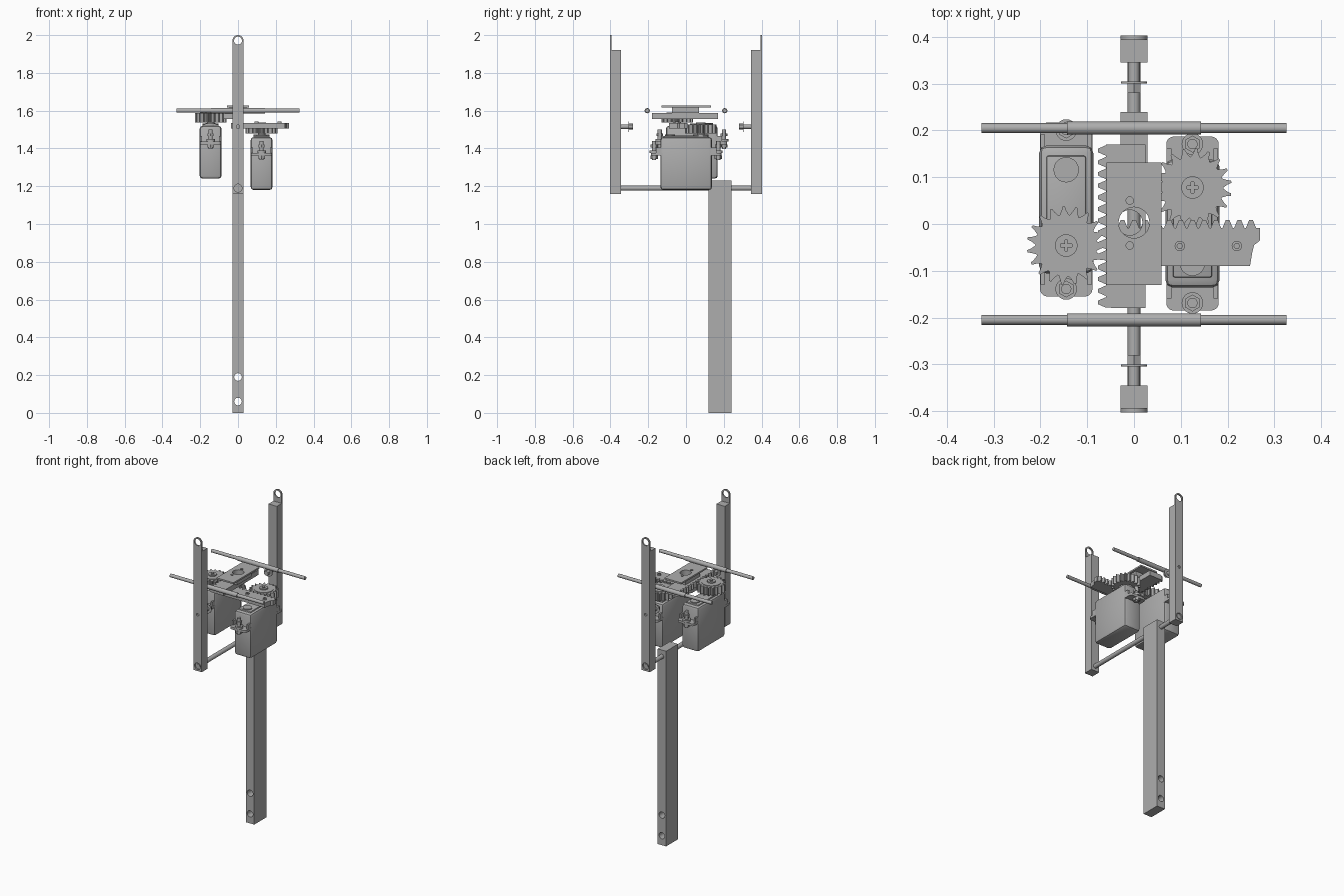
import bpy, bmesh, math
from mathutils import Matrix

cube = bpy.data.objects.get("Cube")
if cube:
    bpy.data.objects.remove(cube)

grey = bpy.data.materials.new("plain_grey")
grey.use_nodes = True
grey.diffuse_color = (0.42, 0.42, 0.42, 1)
grey.node_tree.nodes["Principled BSDF"].inputs["Base Color"].default_value = grey.diffuse_color


def finish(name, bm, matrix=Matrix()):
    """Turn a bmesh into a named, coloured object with sharp edges kept."""
    bmesh.ops.remove_doubles(bm, verts=bm.verts, dist=1e-5)
    bmesh.ops.recalc_face_normals(bm, faces=bm.faces)
    bm.transform(matrix)
    mesh = bpy.data.meshes.new(name)
    bm.to_mesh(mesh)
    bm.free()
    mesh.materials.append(grey)
    mesh.shade_smooth()
    mesh.set_sharp_from_angle(angle=math.radians(30))
    obj = bpy.data.objects.new(name, mesh)
    bpy.context.scene.collection.objects.link(obj)
    return obj


def box(name, x, y, z, bevel=0, matrix=Matrix()):
    bm = bmesh.new()
    bmesh.ops.create_cube(bm, size=1)
    for v in bm.verts:
        v.co = [lo + (c + 0.5) * (hi - lo) for c, (lo, hi) in zip(v.co, (x, y, z))]
    if bevel:
        bmesh.ops.bevel(bm, geom=bm.edges[:], offset=bevel, segments=2,
                        profile=0.5, affect='EDGES')
    return finish(name, bm, matrix)


TURN = {'Z': Matrix(),
        'X': Matrix.Rotation(math.pi / 2, 4, 'Y'),
        'Y': Matrix.Rotation(-math.pi / 2, 4, 'X')}


def rod(name, axis, at, radius, lo, hi, sides=32, matrix=Matrix()):
    """Cylinder along an axis; 'at' holds the other two coordinates in order."""
    bm = bmesh.new()
    bmesh.ops.create_cone(bm, cap_ends=True, segments=sides, radius1=radius,
                          radius2=radius, depth=hi - lo)
    mid = (lo + hi) / 2
    centre = {'X': (mid, *at), 'Y': (at[0], mid, at[1]), 'Z': (*at, mid)}[axis]
    return finish(name, bm, matrix @ Matrix.Translation(centre) @ TURN[axis])


def plate(name, loops, lo, hi, upright=False, matrix=Matrix()):
    """Extrude an outline with holes, along z or (upright) along y."""
    curve = bpy.data.curves.new(name, 'CURVE')
    curve.dimensions, curve.fill_mode = '2D', 'BOTH'
    curve.extrude = (hi - lo) / 2
    for loop in loops:
        spline = curve.splines.new('POLY')
        spline.points.add(len(loop) - 1)
        for p, (u, v) in zip(spline.points, loop):
            p.co = (u, v, 0, 1)
        spline.use_cyclic_u = True
    temp = bpy.data.objects.new("temp", curve)
    mesh = bpy.data.meshes.new_from_object(temp)
    bm = bmesh.new()
    bm.from_mesh(mesh)
    bpy.data.objects.remove(temp)
    bpy.data.curves.remove(curve)
    bpy.data.meshes.remove(mesh)
    mid = (lo + hi) / 2
    if upright:
        move = Matrix.Translation((0, mid, 0)) @ Matrix.Rotation(math.pi / 2, 4, 'X')
    else:
        move = Matrix.Translation((0, 0, mid))
    return finish(name, bm, matrix @ move)


def circle(u, v, r, n=32, start=0, sweep=2 * math.pi):
    return [(u + r * math.cos(start + sweep * i / n), v + r * math.sin(start + sweep * i / n))
            for i in range(n)]


def rect(u0, u1, v0, v1):
    return [(u0, v0), (u1, v0), (u1, v1), (u0, v1)]


def round_rect(hu, hv, r):
    pts = []
    for k, (su, sv) in enumerate(((1, 1), (-1, 1), (-1, -1), (1, -1))):
        pts += circle(su * (hu - r), sv * (hv - r), r, 6, k * math.pi / 2, math.pi * 0.6)
    return pts


PITCH = 0.025


def toothed_edge(start, count, root, tip):
    pts = []
    for i in range(count):
        u = start + i * PITCH
        pts += [(u, root), (u + 0.3 * PITCH, tip), (u + 0.6 * PITCH, tip), (u + 0.9 * PITCH, root)]
    return pts


def gear_outline(teeth=19, root=0.066, tip=0.084):
    pts = []
    for i in range(teeth):
        for f, r in ((0, root), (0.25, 0.075), (0.36, tip), (0.54, tip), (0.65, 0.075), (0.9, root)):
            a = 2 * math.pi * (i + f) / teeth
            pts.append((r * math.cos(a), r * math.sin(a)))
    return pts


def cross(size, arm):
    quarter = [(size, -arm), (size, arm), (arm, arm)]
    pts = []
    for k in range(4):
        c, s = round(math.cos(k * math.pi / 2)), round(math.sin(k * math.pi / 2))
        pts += [(c * u - s * v, s * u + c * v) for u, v in quarter]
    return pts


# Handle pole with two through holes
plate("handle_pole", [rect(-0.029, 0.029, 0, 1.23), circle(0, 0.06, 0.02),
                      circle(0, 0.19, 0.02)], 0.12, 0.24, upright=True)

# End posts, their eyelet plates and side bolts
for side, s in (("front", -1), ("back", 1)):
    def span(a, b):
        return sorted((s * a, s * b))
    box(side + "_post", (-0.029, 0.029), span(0.345, 0.394), (1.16, 1.92))
    outline = [(-0.029, 1.16), (0.029, 1.16)] + circle(0, 1.971, 0.029, 16, 0, math.pi) + [(-0.029, 1.971)]
    plate(side + "_eyelet_plate", [outline, circle(0, 1.971, 0.021), circle(0, 1.19, 0.021),
                                   circle(0, 1.515, 0.009, 16)], *span(0.394, 0.403), upright=True)
    rod(side + "_bolt_shaft", 'Y', (0, 1.515), 0.012, *span(0.30, 0.35))
    rod(side + "_bolt_washer", 'Y', (0, 1.515), 0.028, *span(0.301, 0.305))
    rod(side + "_bolt_head", 'Y', (0, 1.515), 0.016, *span(0.28, 0.301), sides=6)
    # Cross rods with a thicker sleeve
    rod(side + "_cross_rod", 'X', (s * 0.205, 1.60), 0.0105, -0.326, 0.326)
    rod(side + "_cross_sleeve", 'X', (s * 0.205, 1.60), 0.0138, -0.143, 0.143)

rod("lower_tie_rod", 'Y', (0, 1.19), 0.0135, -0.399, 0.399)


def motor(name, matrix):
    """Gear motor with mounting ears, bolts, pinion and screw."""
    def n(part):
        return name + "_" + part
    box(n("body"), (-0.058, 0.058), (-0.137, 0.137), (1.18, 1.46), 0.016, matrix)
    box(n("lid"), (-0.042, 0.042), (-0.115, 0.115), (1.45, 1.468), 0.004, matrix)
    rod(n("small_boss"), 'Z', (0, -0.085), 0.027, 1.46, 1.474, matrix=matrix)
    rod(n("output_boss"), 'Z', (0, 0.077), 0.042, 1.46, 1.473, matrix=matrix)
    rod(n("output_shaft"), 'Z', (0, 0.077), 0.02, 1.46, 1.48, matrix=matrix)
    ear = [round_rect(0.056, 0.186, 0.016)]
    plate(n("ears"), ear, 1.362, 1.377, matrix=matrix)
    for s in (-1, 1):
        y = s * 0.17
        rod(n("ear_bolt"), 'Z', (0, y), 0.011, 1.338, 1.44, 24, matrix)
        rod(n("ear_washer"), 'Z', (0, y), 0.023, 1.377, 1.39, 24, matrix)
        rod(n("ear_upper_nut"), 'Z', (0, y), 0.018, 1.405, 1.42, 6, matrix)
        rod(n("ear_lower_nut"), 'Z', (0, y), 0.02, 1.345, 1.362, 6, matrix)
        for x in (-0.05, 0.05):
            box(n("ear_gusset"), (x - 0.005, x + 0.005), sorted((s * 0.13, s * 0.16)),
                (1.377, 1.405), 0, matrix)
    at_shaft = matrix @ Matrix.Translation((0, 0.077, 0))
    plate(n("pinion"), [gear_outline()], 1.478, 1.528, matrix=at_shaft)
    rod(n("pinion_face"), 'Z', (0, 0), 0.057, 1.527, 1.531, 40, at_shaft)
    plate(n("screw_head"), [circle(0, 0, 0.024), cross(0.012, 0.003)], 1.531, 1.538, matrix=at_shaft)


motor("left_motor", Matrix.Translation((0.125, 0.001, 0)))
motor("right_motor", Matrix.Translation((-0.145, 0.031, 0.06)) @ Matrix.Rotation(math.pi, 4, 'Z'))

# Sideways rack with a curved free end and two bolts
rack = [(-0.037, -0.09)] + toothed_edge(-0.036, 12, -0.009, 0.009)
rack += [(0.27, -0.009), (0.27, -0.035), (0.257, -0.045), (0.253, -0.06), (0.248, -0.09)]
plate("sideways_rack", [rack], 1.505, 1.535)
for x in (0.098, 0.22):
    plate("rack_bolt", [circle(x, -0.047, 0.011, 24), circle(x, -0.047, 0.006, 6)], 1.535, 1.543)

# Lengthwise rack, spacer and top plate share a central hole
bore = circle(0, 0.003, 0.033)
teeth = [(-v, u) for u, v in toothed_edge(-0.179, 14, 0.06, 0.077)]
plate("lengthwise_rack", [[(0.025, -0.18)] + teeth + [(-0.06, 0.17), (0.025, 0.17)],
                          circle(-0.009, 0.003, 0.027)], 1.555, 1.587)
plate("carriage_spacer", [rect(-0.045, 0.045, -0.073, 0.07), bore], 1.587, 1.62)
plate("carriage_top", [rect(-0.059, 0.059, -0.13, 0.132), bore,
                       circle(-0.009, 0.05, 0.008, 16), circle(-0.009, -0.046, 0.008, 16)], 1.618, 1.628)
